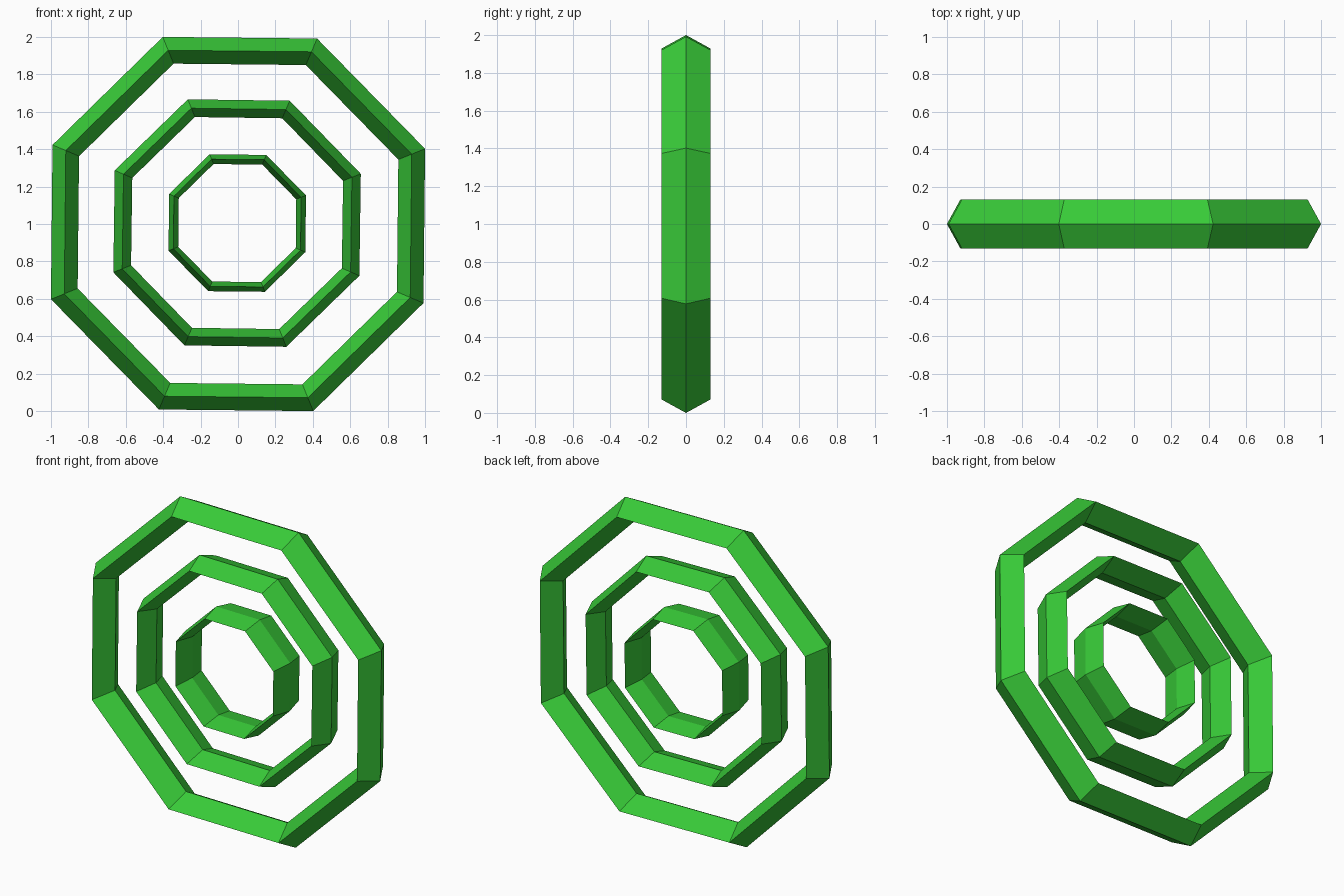
import bpy
from math import radians

if "Cube" in bpy.data.objects:
    bpy.data.objects.remove(bpy.data.objects["Cube"])

HALF_DEPTH = 0.13

green = bpy.data.materials.new("green")
green.diffuse_color = (0.04, 0.6, 0.04, 1)
green.use_nodes = True
green.node_tree.nodes["Principled BSDF"].inputs["Base Color"].default_value = green.diffuse_color


def ring(name, major, minor, x, z, turn):
    """Octagonal ring with a diamond section, standing upright facing -y."""
    bpy.ops.mesh.primitive_torus_add(
        major_segments=8, minor_segments=4,
        major_radius=major, minor_radius=minor,
        location=(x, 0, z),
        rotation=(radians(90), radians(turn - 22.5), 0))
    ob = bpy.context.object
    ob.name = name
    ob.scale.z = HALF_DEPTH / minor      # stretch the section along the ring axis
    bpy.ops.object.transform_apply(location=False, rotation=True, scale=True)
    bpy.ops.object.shade_flat()
    ob.data.materials.append(green)


# Three concentric rings, each turned very slightly clockwise
ring("outer_ring", 1.001, 0.077, 0, 1.0, 0.6)
ring("middle_ring", 0.661, 0.051, -0.005, 1.005, 0.8)
ring("inner_ring", 0.368, 0.028, -0.004, 1.005, 0.6)
